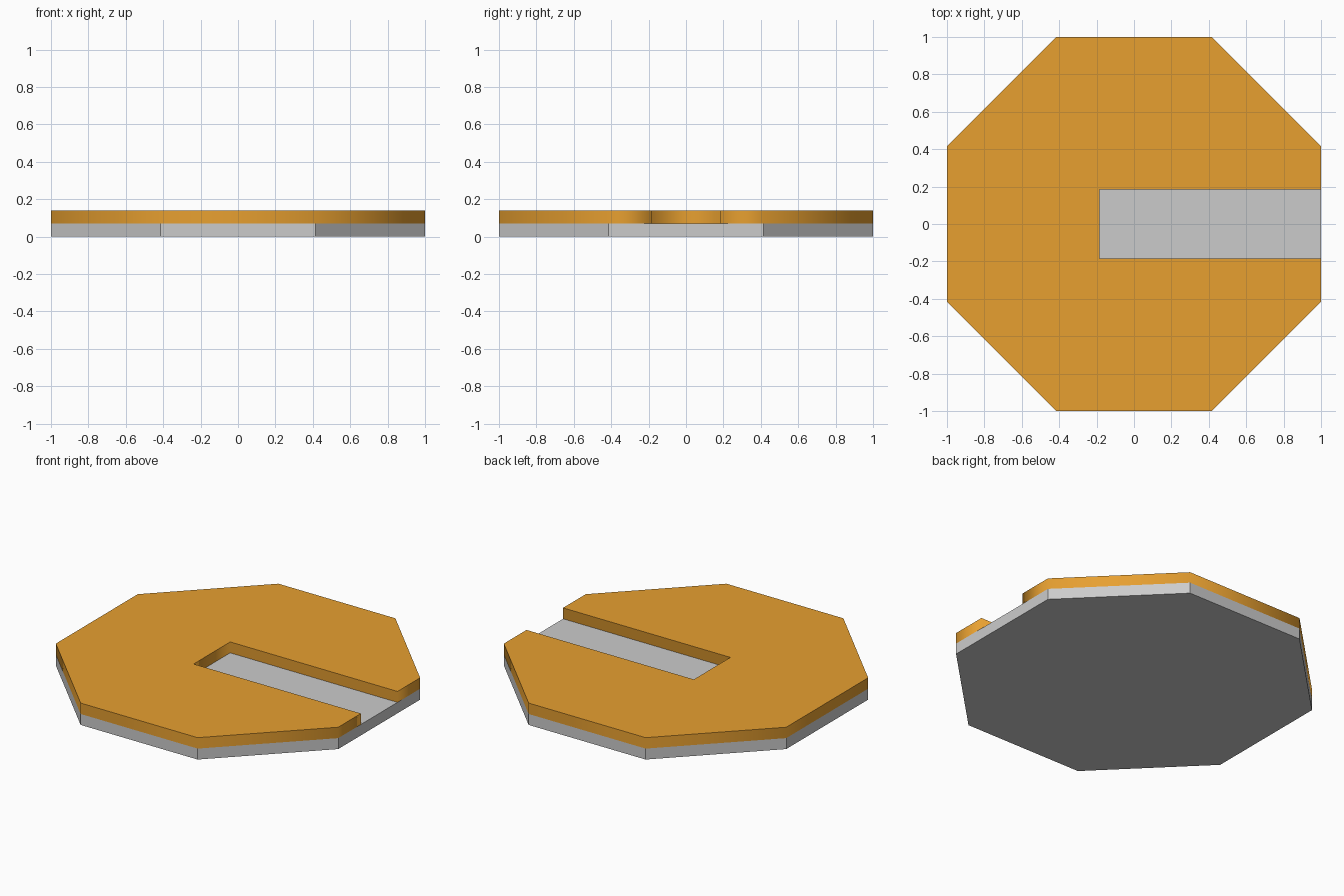
import bpy, bmesh, math

if "Cube" in bpy.data.objects:
    bpy.data.objects.remove(bpy.data.objects["Cube"])

BASE_TOP, PLATE_TOP = 0.07, 0.14
CORNER = math.tan(math.pi / 8)   # half side of an octagon with apothem 1
SLOT = 0.185                     # half width of the slot


def prism(name, outline, z0, z1, smooth_walls=False):
    """Extrude a flat outline upward; smooth walls keep crisp rims."""
    bm = bmesh.new()
    face = bm.faces.new([bm.verts.new((x, y, z0)) for x, y in outline])
    res = bmesh.ops.extrude_face_region(bm, geom=[face], use_keep_orig=True)
    verts = [v for v in res["geom"] if isinstance(v, bmesh.types.BMVert)]
    bmesh.ops.translate(bm, verts=verts, vec=(0, 0, z1 - z0))
    bmesh.ops.recalc_face_normals(bm, faces=bm.faces)
    bm.normal_update()
    for f in bm.faces:
        is_cap = abs(f.normal.z) > 0.5
        f.smooth = smooth_walls and not is_cap
        if is_cap:
            for e in f.edges:
                e.smooth = False
    mesh = bpy.data.meshes.new(name)
    bm.to_mesh(mesh)
    bm.free()
    obj = bpy.data.objects.new(name, mesh)
    bpy.context.collection.objects.link(obj)
    return obj


# Octagon corners, counter-clockwise, from the upper to the lower right corner
radius = math.hypot(1, CORNER)
octagon = [(radius * math.cos(math.radians(a)), radius * math.sin(math.radians(a)))
           for a in (22.5 + 45 * i for i in range(8))]

# Grey base
prism("base", octagon, 0, BASE_TOP)

# Orange top plate with a slot open to the right
slot = [(1, -SLOT), (-SLOT, -SLOT), (-SLOT, SLOT), (1, SLOT)]
plate = prism("slotted_top_plate", octagon + slot, BASE_TOP, PLATE_TOP, True)
orange = bpy.data.materials.new("orange")
orange.diffuse_color = (0.8, 0.35, 0.03, 1)
orange.use_nodes = True
orange.node_tree.nodes["Principled BSDF"].inputs["Base Color"].default_value = orange.diffuse_color
plate.data.materials.append(orange)
